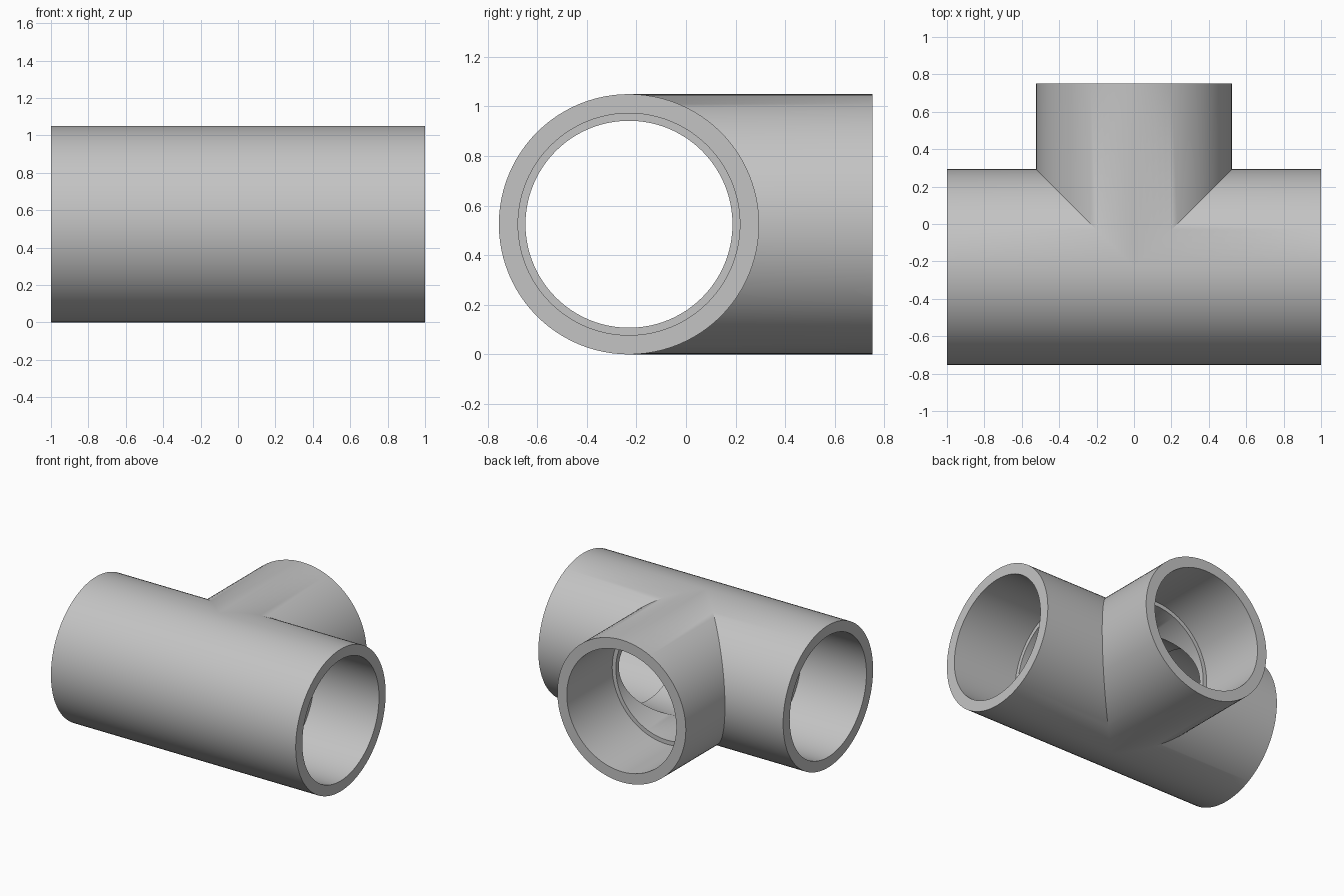
import bpy, bmesh, math
from mathutils import Vector

cube = bpy.data.objects.get("Cube")
if cube:
    bpy.data.objects.remove(cube)

OUTER, SOCKET, BORE = 0.525, 0.4475, 0.4175   # radii
RUN, BRANCH, DEPTH = 1.0, 0.982, 0.53         # leg lengths, socket depth
AXIS = Vector((0, -0.23, OUTER))              # centre where the legs meet
SEGMENTS = 96

grey = bpy.data.materials.new("pipe_grey")
grey.use_nodes = True
colour = (0.55, 0.55, 0.55, 1)
grey.diffuse_color = colour
grey.node_tree.nodes["Principled BSDF"].inputs["Base Color"].default_value = colour


def add_leg(bm, along, across, length, mitre):
    """Sweep the wall section round one leg; None marks the mitred joint."""
    section = [(OUTER, None), (OUTER, length), (SOCKET, length),
               (SOCKET, length - DEPTH), (BORE, length - DEPTH), (BORE, None)]
    rings = []
    for radius, distance in section:
        ring = []
        for i in range(SEGMENTS):
            angle = math.tau * i / SEGMENTS
            side, up = radius * math.cos(angle), radius * math.sin(angle)
            d = mitre(side) if distance is None else distance
            ring.append(bm.verts.new(AXIS + along * d + across * side + Vector((0, 0, up))))
        rings.append(ring)
    for a, b in zip(rings, rings[1:]):
        for i in range(SEGMENTS):
            j = (i + 1) % SEGMENTS
            bm.faces.new((a[i], a[j], b[j], b[i]))


bm = bmesh.new()
x_axis, y_axis = Vector((1, 0, 0)), Vector((0, 1, 0))

# Two straight run legs, cut back only on the branch side
for sign in (1, -1):
    add_leg(bm, x_axis * sign, y_axis, RUN, lambda side: max(0, side))
# Branch leg, mitred on both sides
add_leg(bm, y_axis, x_axis, BRANCH, abs)

# Weld the joints into one closed wall
bmesh.ops.remove_doubles(bm, verts=bm.verts[:], dist=0.0001)
bmesh.ops.recalc_face_normals(bm, faces=bm.faces[:])
mesh = bpy.data.meshes.new("pipe_tee")
bm.to_mesh(mesh)
bm.free()
mesh.materials.append(grey)

tee = bpy.data.objects.new("pipe_tee", mesh)
bpy.context.collection.objects.link(tee)
bpy.ops.object.select_all(action="DESELECT")
tee.select_set(True)
bpy.context.view_layer.objects.active = tee
bpy.ops.object.shade_smooth_by_angle(angle=math.radians(30))
